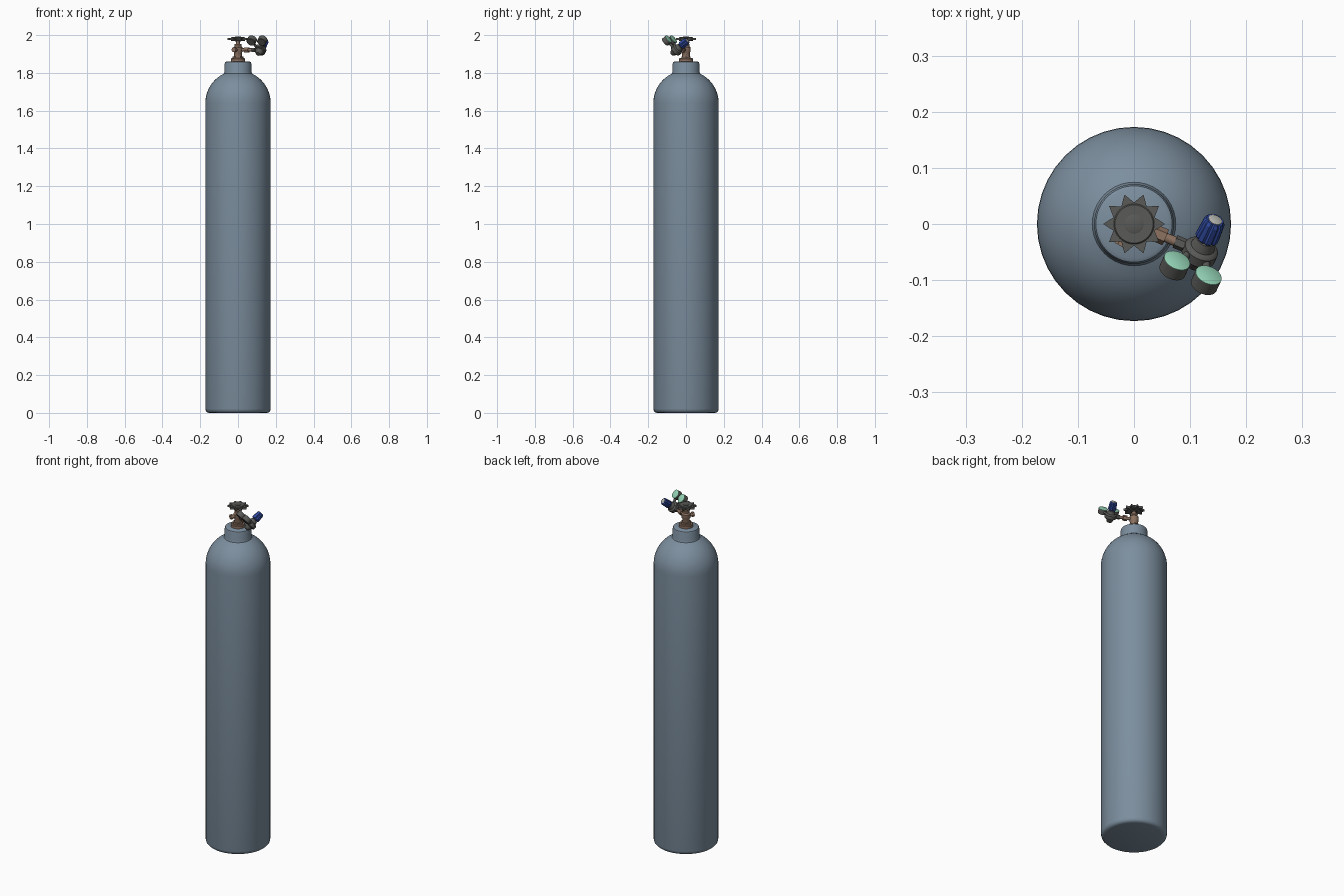
import bpy, bmesh, math
from mathutils import Vector

if "Cube" in bpy.data.objects:
    bpy.data.objects.remove(bpy.data.objects["Cube"])


def mat(name, rgb):
    m = bpy.data.materials.new(name)
    m.diffuse_color = (*rgb, 1)
    m.use_nodes = True
    m.node_tree.nodes["Principled BSDF"].inputs["Base Color"].default_value = m.diffuse_color
    return m


STEEL = mat("painted_steel", (0.20, 0.27, 0.34))
BRASS = mat("brass", (0.27, 0.17, 0.12))
DARK = mat("dark_metal", (0.10, 0.10, 0.095))
BLUE = mat("blue_plastic", (0.03, 0.07, 0.36))
GREEN = mat("gauge_face", (0.30, 0.66, 0.47))
PALE = mat("pale_cap", (0.45, 0.45, 0.42))


def lathe(name, profile, material, origin=(0, 0, 0), axis=(0, 0, 1), segs=24, flute=None, angle=35):
    """Closed solid from (radius, height) rings along an axis; flute scales radius per segment."""
    axis = Vector(axis).normalized()
    rot = axis.to_track_quat('Z', 'Y')
    bm = bmesh.new()
    rings = []
    for r, h in profile:
        ring = []
        for i in range(segs):
            a = 2 * math.pi * i / segs
            k = r * (flute(i) if flute else 1)
            ring.append(bm.verts.new(Vector(origin) + rot @ Vector((k * math.cos(a), k * math.sin(a), h))))
        rings.append(ring)
    for a, b in zip(rings, rings[1:]):
        for i in range(segs):
            j = (i + 1) % segs
            bm.faces.new((a[i], a[j], b[j], b[i]))
    bm.faces.new(rings[0][::-1])
    bm.faces.new(rings[-1])
    bmesh.ops.recalc_face_normals(bm, faces=bm.faces)
    me = bpy.data.meshes.new(name)
    bm.to_mesh(me)
    bm.free()
    me.materials.append(material)
    ob = bpy.data.objects.new(name, me)
    bpy.context.collection.objects.link(ob)
    bpy.ops.object.select_all(action='DESELECT')
    ob.select_set(True)
    bpy.context.view_layer.objects.active = ob
    bpy.ops.object.shade_smooth_by_angle(angle=math.radians(angle))
    return ob


def rod(name, a, b, r, material, segs=16):
    a, b = Vector(a), Vector(b)
    return lathe(name, [(r, 0), (r, (b - a).length)], material, a, b - a, segs)


# Tank: rounded foot, straight wall, hemispherical shoulder, neck ring
R = 0.173
tank = [(R - 0.02, 0), (R - 0.010, 0.003), (R - 0.003, 0.010), (R, 0.022)]
for i in range(11):
    t = math.radians(64.5) * i / 10
    tank.append((R * math.cos(t), 1.64 + R * math.sin(t)))
tank += [(0.071, 1.806), (0.071, 1.848), (0.068, 1.857), (0.061, 1.861)]
lathe("gas_cylinder", tank, STEEL, segs=40)

# Valve: base flange, body, bonnet and spindle
lathe("valve_flange", [(0.038, 1.858), (0.038, 1.874), (0.034, 1.878)], BRASS)
lathe("valve_nut", [(0.029, 1.876), (0.029, 1.888)], BRASS, segs=6)
lathe("valve_body", [(0.020, 1.885), (0.020, 1.905), (0.024, 1.912), (0.024, 1.934),
                     (0.018, 1.942), (0.018, 1.952)], BRASS)
lathe("valve_spindle", [(0.010, 1.95), (0.010, 1.978)], BRASS)

# Handwheel: pointed rim with stepped centre
lathe("handwheel_rim", [(0.055, 1.973), (0.055, 1.985)], DARK, segs=20,
      flute=lambda i: 0.70 if i % 2 else 1)
lathe("handwheel_disc", [(0.036, 1.970), (0.036, 1.987), (0.034, 1.989)], DARK, segs=32)
lathe("handwheel_hub", [(0.017, 1.966), (0.017, 1.991), (0.015, 1.992)], DARK)

# Regulator frame: u runs out of the valve, n along the knob, v towards the gauges
az, el = math.radians(-25), math.radians(38)
u = Vector((math.cos(az), math.sin(az), 0))
n = Vector((-u.y * math.cos(el), u.x * math.cos(el), math.sin(el)))
v = Vector((u.y * math.sin(el), -u.x * math.sin(el), math.cos(el)))
C = Vector((0.118, -0.050, 1.922))
start = Vector((0, 0, 1.922))
out = C - start

# Outlet pipe with coupling nuts, and the safety plug
rod("outlet_pipe", start, C, 0.0085, BRASS)
rod("outlet_nut", start + out * 0.30, start + out * 0.48, 0.015, BRASS, 6)
rod("inlet_nut", start + out * 0.62, start + out * 0.76, 0.012, DARK, 6)
plug = Vector((-0.5, -0.866, 0))
rod("safety_plug_neck", start, start + plug * 0.036, 0.010, BRASS)
rod("safety_plug_cap", start + plug * 0.033, start + plug * 0.046, 0.014, BRASS, 6)

# Regulator body: tapered back, wide flange, bonnet
lathe("regulator_body", [(0.010, -0.036), (0.014, -0.033), (0.022, -0.014), (0.028, -0.013),
                         (0.031, -0.010), (0.031, 0.008), (0.028, 0.012), (0.022, 0.014),
                         (0.017, 0.030), (0.012, 0.032), (0.012, 0.038)], DARK, C, n, 32)

# Fluted adjustment knob with pale end cap
lathe("adjustment_knob", [(0.019, 0.034), (0.022, 0.038), (0.0195, 0.074), (0.016, 0.080)],
      BLUE, C, n, 32, lambda i: 0.87 if i % 4 == 0 else 1, 25)
lathe("knob_cap", [(0.0125, 0.078), (0.0125, 0.081), (0.011, 0.082)], PALE, C, n)

# Two gauges with stems
for side, label in ((-1, "inlet"), (1, "outlet")):
    face = C + v * 0.064 + n * 0.012 + u * 0.031 * side
    rod(label + "_gauge_stem", C + u * 0.012 * side, face - n * 0.014, 0.007, DARK)
    lathe(label + "_gauge_case", [(0.022, -0.029), (0.0245, -0.027), (0.0245, -0.002)], DARK, face, n, 32)
    lathe(label + "_gauge_face", [(0.0245, -0.003), (0.0245, -0.001), (0.023, 0.0)], GREEN, face, n, 32)
